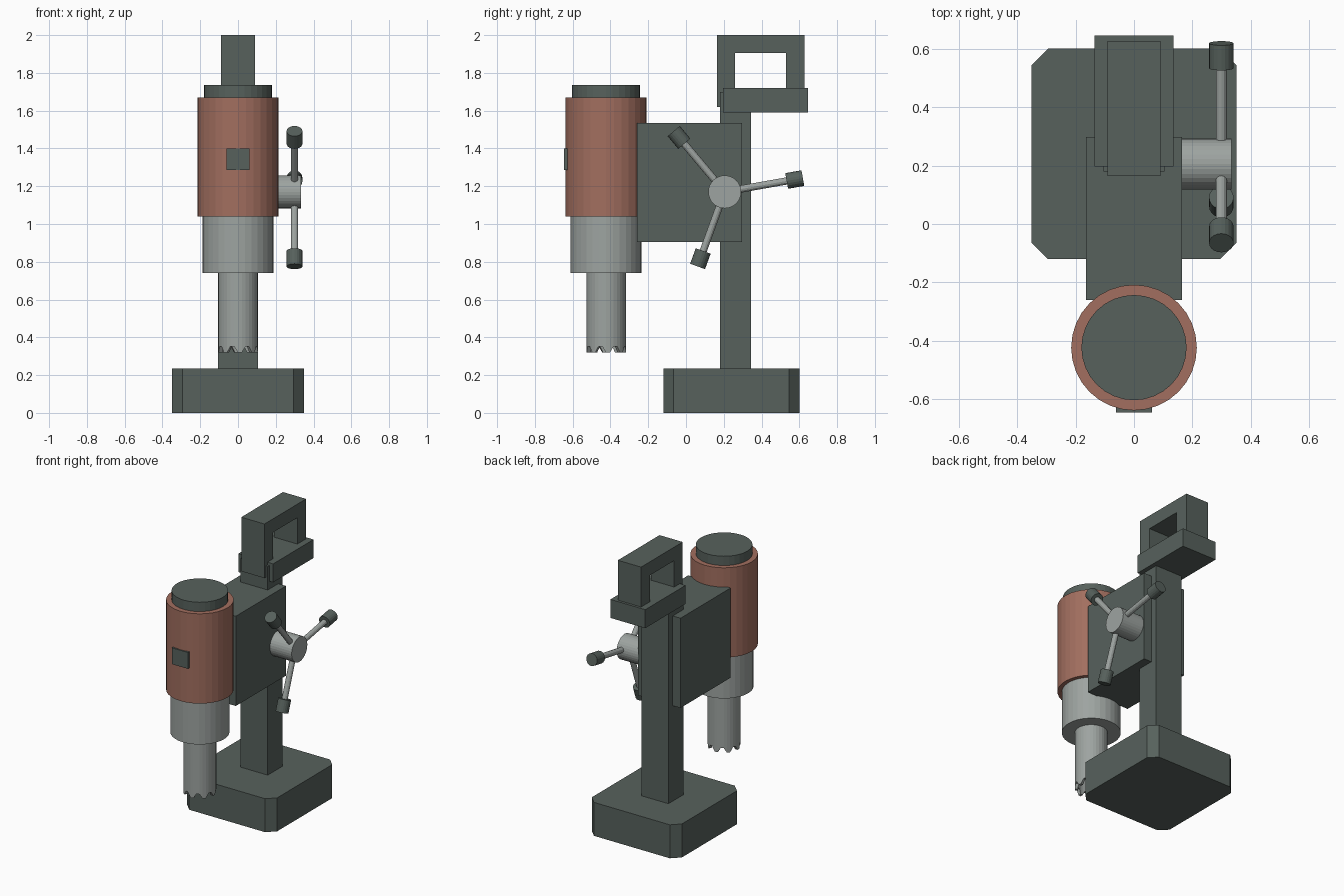
import bpy, bmesh, math
from mathutils import Vector

if "Cube" in bpy.data.objects:
    bpy.data.objects.remove(bpy.data.objects["Cube"], do_unlink=True)


def material(name, rgb):
    m = bpy.data.materials.new(name)
    m.use_nodes = True
    m.diffuse_color = (*rgb, 1)
    m.node_tree.nodes["Principled BSDF"].inputs["Base Color"].default_value = (*rgb, 1)
    return m


DARK = material("dark_green_grey", (0.095, 0.12, 0.108))
RED = material("rust_red", (0.36, 0.158, 0.115))
STEEL = material("light_steel", (0.34, 0.37, 0.355))


def finish(name, bm, mat):
    bmesh.ops.recalc_face_normals(bm, faces=bm.faces)
    mesh = bpy.data.meshes.new(name)
    bm.to_mesh(mesh)
    bm.free()
    mesh.materials.append(mat)
    ob = bpy.data.objects.new(name, mesh)
    bpy.context.collection.objects.link(ob)
    return ob


def box(name, x, y, z, mat, chamfer=0):
    """Box from (min, max) ranges, optionally with chamfered upright edges."""
    bm = bmesh.new()
    bmesh.ops.create_cube(bm, size=1)
    for v in bm.verts:
        v.co = [sum(r) / 2 + c * (r[1] - r[0]) for c, r in zip(v.co, (x, y, z))]
    if chamfer:
        upright = [e for e in bm.edges
                   if abs(e.verts[0].co.z - e.verts[1].co.z) > 0.01]
        bmesh.ops.bevel(bm, geom=upright, offset=chamfer, segments=1, affect='EDGES')
    return finish(name, bm, mat)


def rod(name, start, end, radius, mat, sides=32):
    """Cylinder between two points."""
    start, end = Vector(start), Vector(end)
    axis = end - start
    bm = bmesh.new()
    bmesh.ops.create_cone(bm, cap_ends=True, segments=sides, radius1=radius,
                          radius2=radius, depth=axis.length)
    bm.transform(axis.to_track_quat('Z', 'Y').to_matrix().to_4x4())
    bmesh.ops.translate(bm, verts=bm.verts, vec=(start + end) / 2)
    return finish(name, bm, mat)


def side_profile(name, points, half_width, mat):
    """Extrude a (y, z) outline across x."""
    bm = bmesh.new()
    face = bm.faces.new([bm.verts.new((-half_width, y, z)) for y, z in points])
    ext = bmesh.ops.extrude_face_region(bm, geom=[face])
    moved = [v for v in ext["geom"] if isinstance(v, bmesh.types.BMVert)]
    bmesh.ops.translate(bm, verts=moved, vec=(2 * half_width, 0, 0))
    return finish(name, bm, mat)


# Stand
box("base", (-0.35, 0.35), (-0.12, 0.6), (0, 0.235), DARK, 0.055)
box("column", (-0.105, 0.105), (0.18, 0.345), (0.2, 1.7), DARK)
box("gearbox", (-0.165, 0.165), (-0.26, 0.297), (0.905, 1.535), DARK)

# Carrying handle on top of the column
box("handle_foot", (-0.135, 0.135), (0.197, 0.645), (1.59, 1.72), DARK)
side_profile("handle", [(0.165, 1.62), (0.26, 1.62), (0.26, 1.905), (0.53, 1.905),
                        (0.53, 1.62), (0.627, 1.62), (0.627, 2), (0.165, 2)],
             0.09, DARK)

# Motor
MY = -0.423


def motor_part(name, z0, z1, radius, mat):
    rod(name, (0, MY, z0), (0, MY, z1), radius, mat)


motor_part("motor_housing", 1.04, 1.67, 0.215, RED)
motor_part("motor_cap", 1.66, 1.735, 0.18, DARK)
motor_part("spindle_housing", 0.74, 1.05, 0.188, STEEL)
box("switch", (-0.062, 0.062), (-0.645, -0.6), (1.285, 1.4), DARK)

# Hollow core bit with a toothed lower rim
bm = bmesh.new()
SIDES, OUTER, INNER = 32, 0.105, 0.085
rings = []
for i in range(SIDES):
    a = math.tau * i / SIDES
    rim = 0.32 if i % 4 < 2 else 0.352
    rings.append([bm.verts.new((r * math.cos(a), MY + r * math.sin(a), z))
                  for r, z in ((OUTER, 0.745), (OUTER, rim), (INNER, rim), (INNER, 0.745))])
for i in range(SIDES):
    p, q = rings[i], rings[(i + 1) % SIDES]
    for k in range(4):
        n = (k + 1) % 4
        bm.faces.new((p[k], p[n], q[n], q[k]))
finish("core_bit", bm, STEEL)

# Feed wheel: hub with three knobbed spokes
rod("wheel_hub", (0.16, 0.205, 1.17), (0.334, 0.205, 1.17), 0.087, STEEL)
for n in range(3):
    a = math.radians(10 + 120 * n)
    centre = Vector((0.299, 0.205, 1.17))
    out = Vector((0, math.cos(a), math.sin(a)))
    rod(f"wheel_spoke_{n + 1}", centre, centre + out * 0.35, 0.019, STEEL, 12)
    rod(f"wheel_knob_{n + 1}", centre + out * 0.333, centre + out * 0.42, 0.042, DARK, 20)
